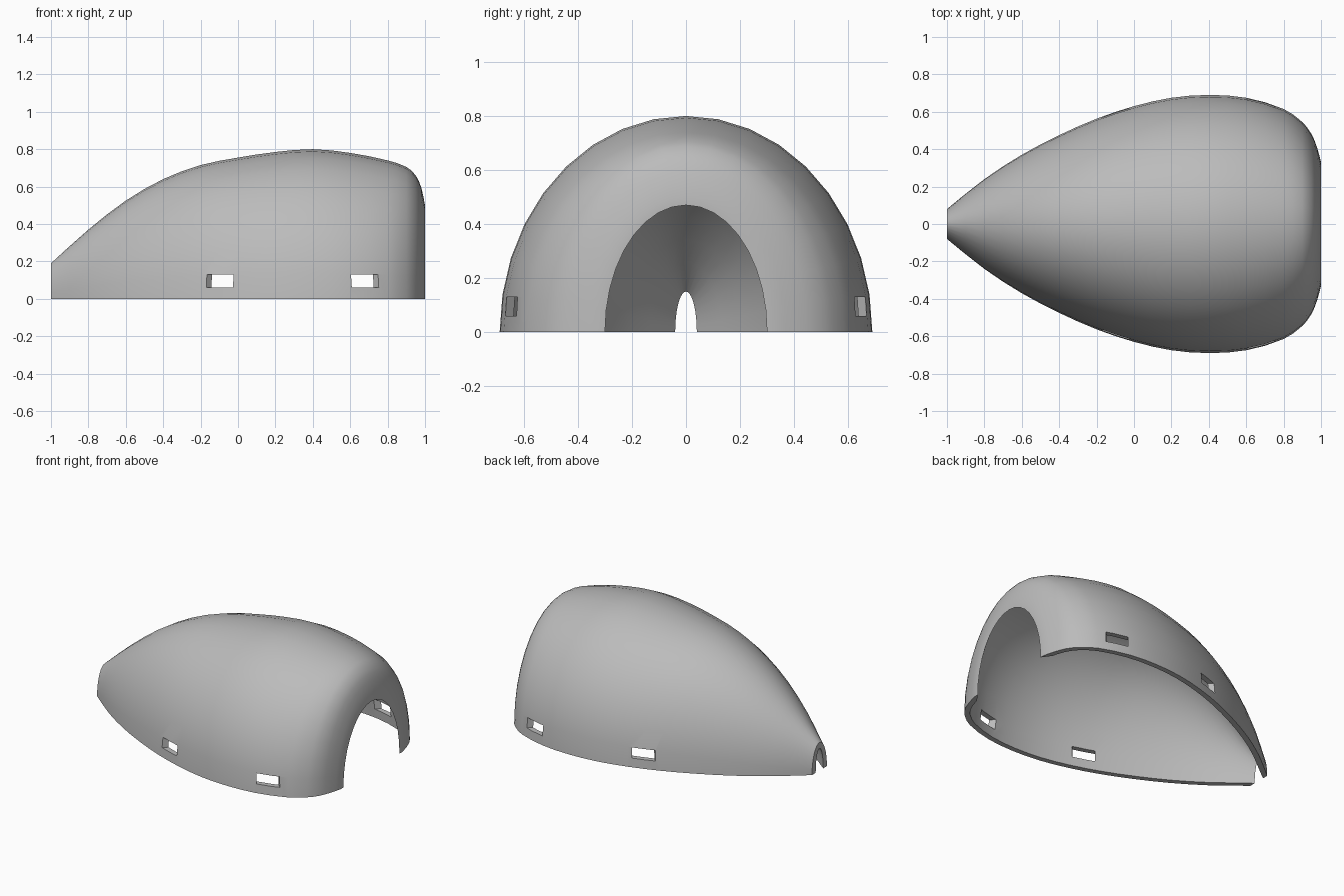
import bpy, bmesh, math
from mathutils import Vector

cube = bpy.data.objects.get("Cube")
if cube:
    bpy.data.objects.remove(cube, do_unlink=True)

SEGMENTS = 18      # facets across the arch
THICKNESS = 0.035

# Outer stations along the shell: x, half width, height
STATIONS = [Vector(p) for p in (
    (-1, .08, .19), (-.8, .24, .37), (-.6, .37, .525), (-.4, .475, .64),
    (-.2, .563, .715), (0, .63, .755), (.2, .675, .785), (.4, .69, .80),
    (.6, .675, .78), (.8, .615, .74), (.9, .545, .705), (.95, .48, .66),
    (.98, .405, .595), (1, .33, .50))]


def smooth_path(points, steps):
    """Cubic curve through the stations, with tangents fitted to x spacing."""
    n = len(points)
    slopes = []
    for i in range(n):
        a, b = points[max(i - 1, 0)], points[min(i + 1, n - 1)]
        slopes.append((b - a) / (b.x - a.x))
    path = []
    for i in range(n - 1):
        p, q = points[i], points[i + 1]
        h = q.x - p.x
        for k in range(steps):
            t = k / steps
            s = t * t * (3 - 2 * t)
            path.append(p.lerp(q, s) + slopes[i] * h * t * (1 - t) ** 2
                        - slopes[i + 1] * h * t * t * (1 - t))
    return path + [points[-1]]


def inner_path(outer):
    """Offset the outer path inwards; both ends finish flush."""
    inner = []
    for i, p in enumerate(outer[1:-1], 1):
        d = (outer[i + 1] - outer[i - 1]).xy.normalized()
        inner.append(Vector((p.x + THICKNESS * d.y,
                             p.y - THICKNESS * d.x,
                             p.z - THICKNESS * d.x)))
    inner = [p for p in inner if -0.99 < p.x < 0.99]
    return [Vector((-1, .04, .15))] + inner + [Vector((1, .30, .47))]


def mesh_object(name, bm):
    bmesh.ops.recalc_face_normals(bm, faces=bm.faces)
    mesh = bpy.data.meshes.new(name)
    bm.to_mesh(mesh)
    bm.free()
    obj = bpy.data.objects.new(name, mesh)
    bpy.context.collection.objects.link(obj)
    return obj


# Shell: the closed wall profile swept over a half-elliptical arch
outer = smooth_path(STATIONS, 2)
inner = inner_path(outer)
loop = outer + inner[::-1]
bm = bmesh.new()
rows = []
for j in range(SEGMENTS + 1):
    a = math.pi * j / SEGMENTS
    c, s = math.cos(a), (math.sin(a) if 0 < j < SEGMENTS else 0)
    rows.append([bm.verts.new((p.x, p.y * c, p.z * s)) for p in loop])
for r0, r1 in zip(rows, rows[1:]):
    for i in range(len(loop)):
        k = (i + 1) % len(loop)
        bm.faces.new((r0[i], r0[k], r1[k], r1[i]))
bm.faces.new(rows[0])       # flat bottom rims
bm.faces.new(rows[-1])
shell = mesh_object("shell", bm)

# Slot cutters: slanted prisms; corners are (x, y) on the outer surface
cutters = bmesh.new()
SLOTS = [((-.17, .57), (-.03, .62), 1), ((.61, .67), (.755, .63), -1)]
for left, right, slant in SLOTS:
    for side in (-1, 1):
        corners = []
        for (x, y), depths in ((left, (.85, .45)), (right, (.45, .85))):
            corners += [(x + slant * (y - d), side * d) for d in depths]
        low = [cutters.verts.new((x, y, .06)) for x, y in corners]
        high = [cutters.verts.new((x, y, .13)) for x, y in corners]
        cutters.faces.new(low)
        cutters.faces.new(high)
        for i in range(4):
            k = (i + 1) % 4
            cutters.faces.new((low[i], low[k], high[k], high[i]))
cutter = mesh_object("slot_cutter", cutters)
cutter.hide_render = True

bpy.ops.object.select_all(action="DESELECT")
shell.select_set(True)
bpy.context.view_layer.objects.active = shell
cut = shell.modifiers.new("slots", "BOOLEAN")
cut.operation = "DIFFERENCE"
cut.solver = "EXACT"
cut.object = cutter
bpy.ops.object.modifier_apply(modifier=cut.name)
bpy.data.objects.remove(cutter, do_unlink=True)

# Single grey material
grey = bpy.data.materials.new("light_grey")
grey.use_nodes = True
colour = (.5, .5, .5, 1)
grey.diffuse_color = colour
grey.node_tree.nodes["Principled BSDF"].inputs["Base Color"].default_value = colour
shell.data.materials.clear()
shell.data.materials.append(grey)
bpy.ops.object.shade_smooth_by_angle(angle=math.radians(35))
